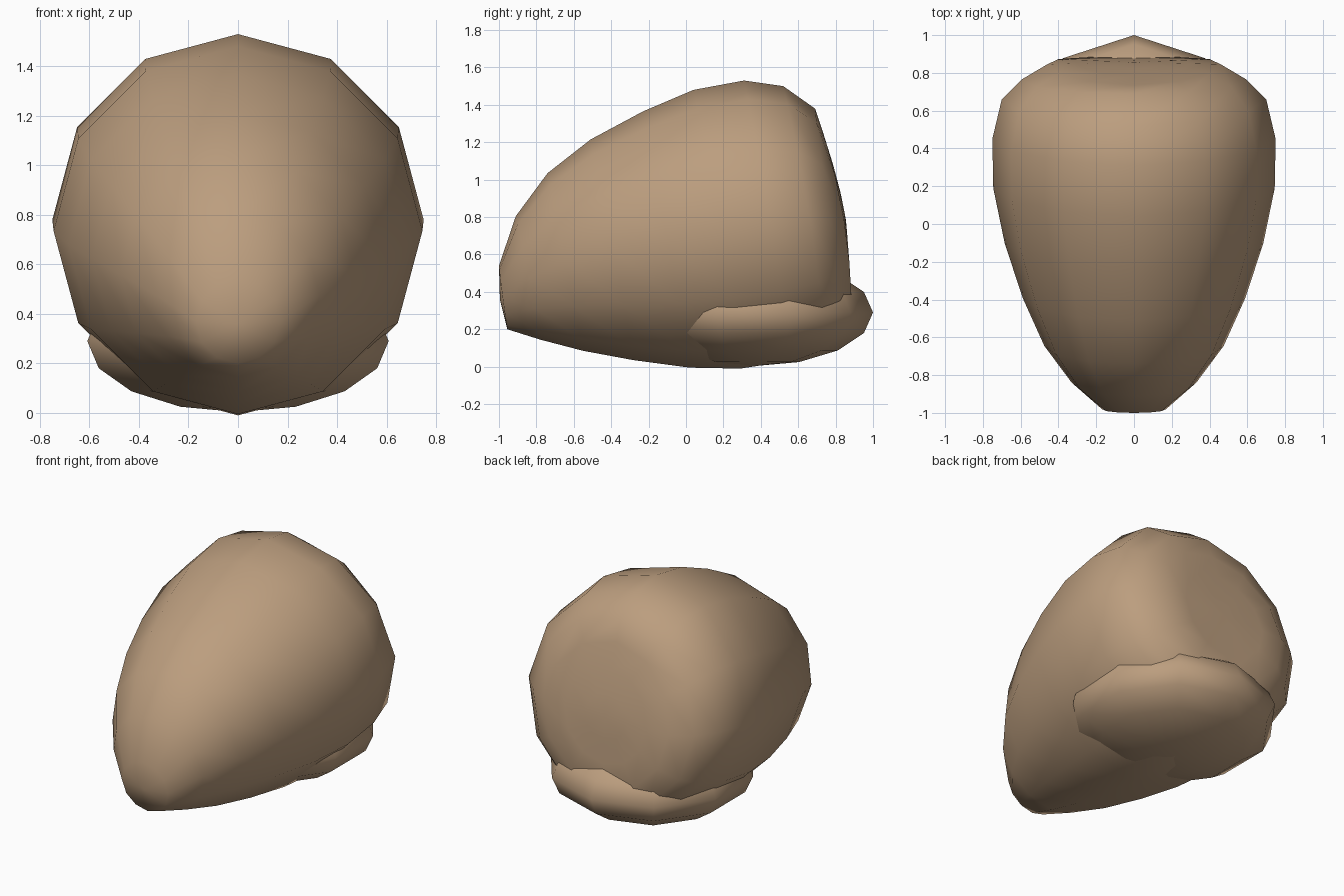
import bpy, bmesh
from math import sin, cos, pi, radians
from mathutils import Matrix

if "Cube" in bpy.data.objects:
    bpy.data.objects.remove(bpy.data.objects["Cube"])

skin = bpy.data.materials.new("skin")
skin.diffuse_color = (0.50, 0.34, 0.21, 1)
skin.use_nodes = True
skin.node_tree.nodes["Principled BSDF"].inputs["Base Color"].default_value = skin.diffuse_color


def finish(name, bm):
    bmesh.ops.recalc_face_normals(bm, faces=bm.faces)
    for f in bm.faces:
        f.smooth = True
    mesh = bpy.data.meshes.new(name)
    bm.to_mesh(mesh)
    bm.free()
    mesh.materials.append(skin)
    ob = bpy.data.objects.new(name, mesh)
    bpy.context.collection.objects.link(ob)
    return ob


# Head: leaning 12-sided rings from the front tip to the flattened back
# (radius, centre z, y at top, y at side, y at bottom)
SIDES = 12
rings = [
    (0.17, 0.37, -1.00, -0.98, -0.955),
    (0.33, 0.475, -0.91, -0.84, -0.78),
    (0.475, 0.56, -0.74, -0.645, -0.55),
    (0.59, 0.625, -0.51, -0.39, -0.28),
    (0.685, 0.68, -0.23, -0.10, 0.02),
    (0.745, 0.735, 0.04, 0.19, 0.29),
    (0.75, 0.78, 0.31, 0.45, 0.55),
    (0.70, 0.80, 0.52, 0.66, 0.75),
    (0.595, 0.785, 0.69, 0.765, 0.85),
    (0.46, 0.785, 0.735, 0.845, 0.885),
    (0.30, 0.785, 0.785, 0.85, 0.875),
    (0.15, 0.785, 0.825, 0.853, 0.867),
]
bm = bmesh.new()
loops = []
for r, cz, top, side, bottom in rings:
    loop = []
    for i in range(SIDES):
        a = 2 * pi * i / SIDES
        c = cos(a)
        y = side + c * (top - bottom) / 2 + c * c * ((top + bottom) / 2 - side)
        loop.append(bm.verts.new((r * sin(a), y, cz + r * c)))
    loops.append(loop)
front_tip = bm.verts.new((0, -0.995, 0.36))
back_tip = bm.verts.new((0, 0.855, 0.785))
for i in range(SIDES):
    j = (i + 1) % SIDES
    for a, b in zip(loops, loops[1:]):
        bm.faces.new((a[i], a[j], b[j], b[i]))
    bm.faces.new((front_tip, loops[0][j], loops[0][i]))
    bm.faces.new((back_tip, loops[-1][i], loops[-1][j]))
finish("head", bm)

# Neck pad: flattened ball under the back of the head
bm = bmesh.new()
bmesh.ops.create_uvsphere(bm, u_segments=10, v_segments=8, radius=1)
# turn so that one corner points straight back
lead = max(bm.verts, key=lambda v: (round(v.co.y, 3), -abs(v.co.z))).co
if abs(lead.x) > 0.01:
    bmesh.ops.rotate(bm, verts=bm.verts, matrix=Matrix.Rotation(radians(18), 3, 'Z'))
bmesh.ops.scale(bm, verts=bm.verts, vec=(0.64, 0.64, 0.287))
bmesh.ops.translate(bm, verts=bm.verts, vec=(0, 0.36, 0.29))
finish("neck_pad", bm)
